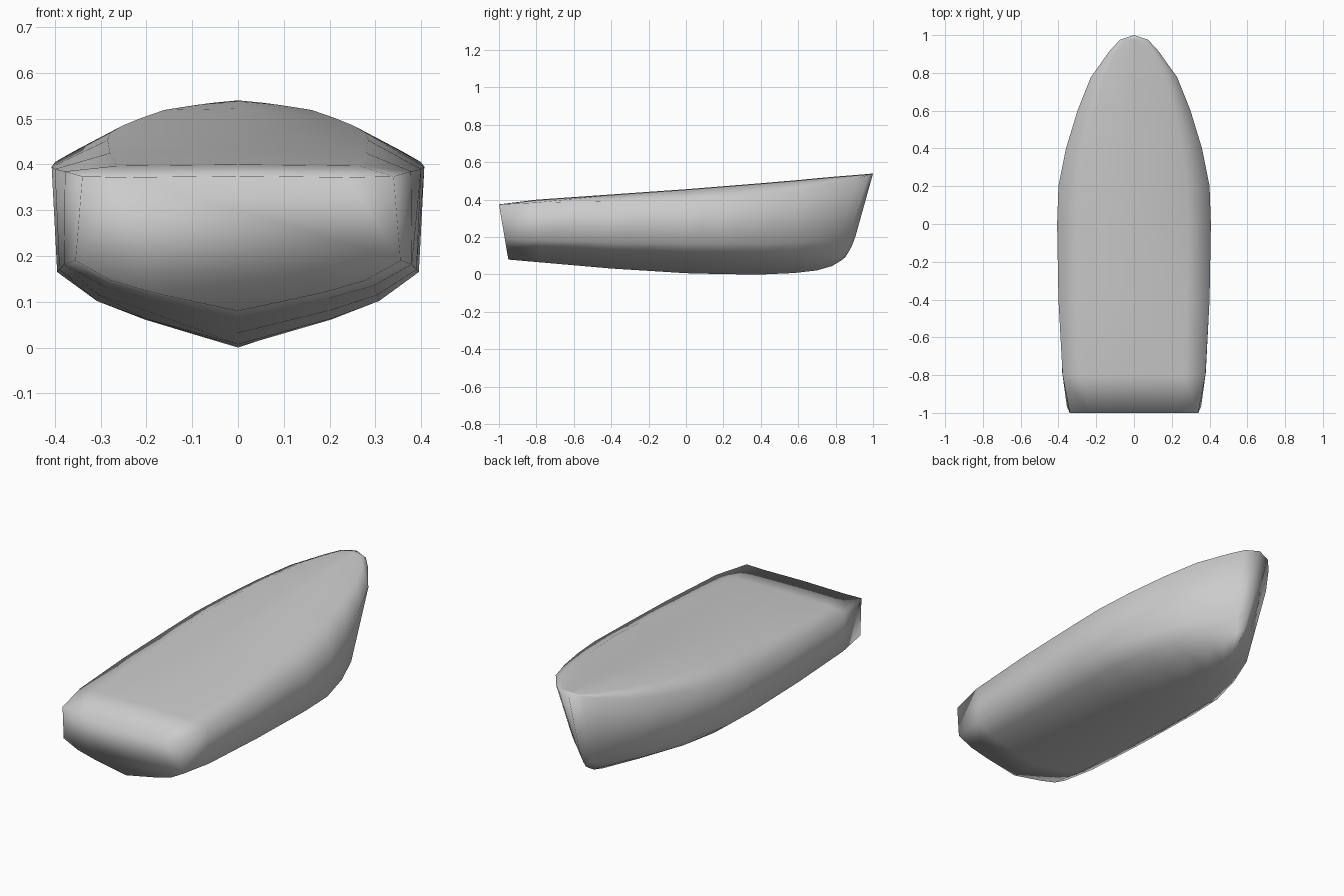
import bpy, bmesh

if "Cube" in bpy.data.objects:
    bpy.data.objects.remove(bpy.data.objects["Cube"])

# Hull stations, stern to bow:
# keel y, deck y, keel z, deck z, gunwale z, gunwale half-width, chine half-width, chine z
STATIONS = [
    (-.95, -1.0, .080, .375, .374, .340, .355, .190),
    (-.78, -.80, .065, .400, .385, .378, .380, .182),
    (-.40, -.40, .032, .428, .390, .400, .390, .170),
    (0.00, 0.00, .007, .456, .395, .407, .395, .165),
    (0.20, 0.20, .002, .472, .405, .400, .388, .165),
    (0.40, 0.40, .000, .488, .428, .360, .335, .165),
    (0.58, 0.60, .008, .505, .458, .300, .260, .170),
    (0.70, 0.78, .022, .522, .487, .230, .175, .180),
    (0.78, 0.92, .045, .533, .516, .130, .088, .190),
    (0.83, 0.977, .075, .538, .531, .075, .042, .200),
]
# Stem profile (y, z), keel to bow tip
STEM = [(.85, .09), (.868, .118), (.885, .148), (.905, .2), (1, .54), (1, .54), (1, .54)]


def half_section(yb, yt, zk, zt, ze, w, wc, zc):
    """Half a cross-section from keel up to the deck centre, raked between keel and deck."""
    pts = [(0, zk), (wc * .52, zk + (zc - zk) * .36), (wc * .78, zk + (zc - zk) * .6),
           (wc, zc), (w, ze), (w * .7, zt - .003), (0, zt)]
    return [(x, yb + (yt - yb) * (z - zk) / (zt - zk), z) for x, z in pts]


def full_ring(half):
    return half + [(-x, y, z) for x, y, z in half[-2:0:-1]]


bm = bmesh.new()
sections = [half_section(*s) for s in STATIONS] + [[(0, y, z) for y, z in STEM]]
rings = [[bm.verts.new(p) for p in full_ring(s)] for s in sections]

# Planking and deck lofted between the stations
n = len(rings[0])
for a, b in zip(rings, rings[1:]):
    for i in range(n):
        j = (i + 1) % n
        bm.faces.new((a[i], a[j], b[j], b[i]))

# Transom
bm.faces.new(rings[0])

bmesh.ops.remove_doubles(bm, verts=bm.verts[:], dist=1e-4)
bmesh.ops.recalc_face_normals(bm, faces=bm.faces[:])
for f in bm.faces:
    f.smooth = True

mesh = bpy.data.meshes.new("boat_hull")
bm.to_mesh(mesh)
bm.free()
hull = bpy.data.objects.new("boat_hull", mesh)
bpy.context.collection.objects.link(hull)
